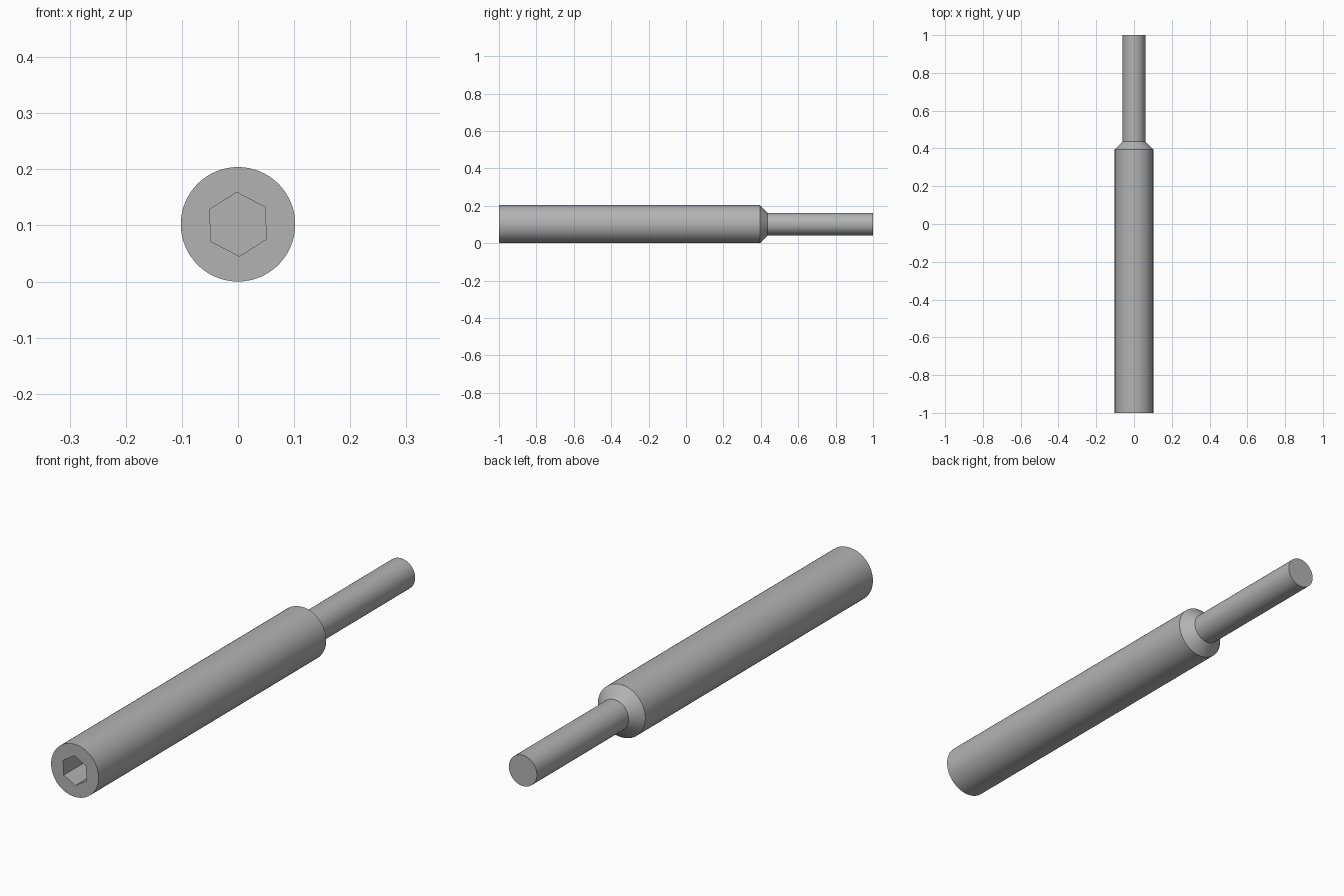
import bpy
import bmesh
from math import sin, cos, pi, radians

cube = bpy.data.objects.get("Cube")
if cube:
    bpy.data.objects.remove(cube, do_unlink=True)

SIDES = 64
BODY_R = 0.102
SHAFT_R = 0.06
HEX_R = 0.057
SOCKET_DEPTH = 0.15

steel = bpy.data.materials.new("grey_steel")
steel.use_nodes = True
color = (0.45, 0.45, 0.45, 1)
steel.diffuse_color = color
steel.node_tree.nodes["Principled BSDF"].inputs["Base Color"].default_value = color

bm = bmesh.new()


def ring(y, radius, count, turn=0.0):
    """Closed loop of vertices around the long axis."""
    angles = [2 * pi * i / count + turn for i in range(count)]
    return [bm.verts.new((radius * cos(a), y, BODY_R + radius * sin(a))) for a in angles]


def skin(a, b):
    """Wall of quads between two equal rings."""
    n = len(a)
    for i in range(n):
        j = (i + 1) % n
        bm.faces.new((a[i], a[j], b[j], b[i]))


def loop_edges(loop):
    return [bm.edges.get((v, loop[i - 1])) for i, v in enumerate(loop)]


# Turned body, tapered shoulder and thin shaft
profile = [(-1, BODY_R), (0.395, BODY_R), (0.437, SHAFT_R), (1, SHAFT_R)]
rings = [ring(y, r, SIDES) for y, r in profile]
for a, b in zip(rings, rings[1:]):
    skin(a, b)
bm.faces.new(rings[-1])

# Hexagonal socket in the front end
turn = radians(32.5)
mouth = ring(-1, HEX_R, 6, turn)
floor = ring(-1 + SOCKET_DEPTH, HEX_R, 6, turn)
skin(mouth, floor)
bm.faces.new(floor)

# Flat front face around the socket
bmesh.ops.triangle_fill(bm, use_beauty=True,
                        edges=loop_edges(rings[0]) + loop_edges(mouth))

bmesh.ops.recalc_face_normals(bm, faces=bm.faces[:])
mesh = bpy.data.meshes.new("stepped_pin")
bm.to_mesh(mesh)
bm.free()
mesh.materials.append(steel)

pin = bpy.data.objects.new("stepped_pin", mesh)
bpy.context.collection.objects.link(pin)
bpy.context.view_layer.objects.active = pin
pin.select_set(True)
bpy.ops.object.shade_smooth_by_angle(angle=radians(30))
